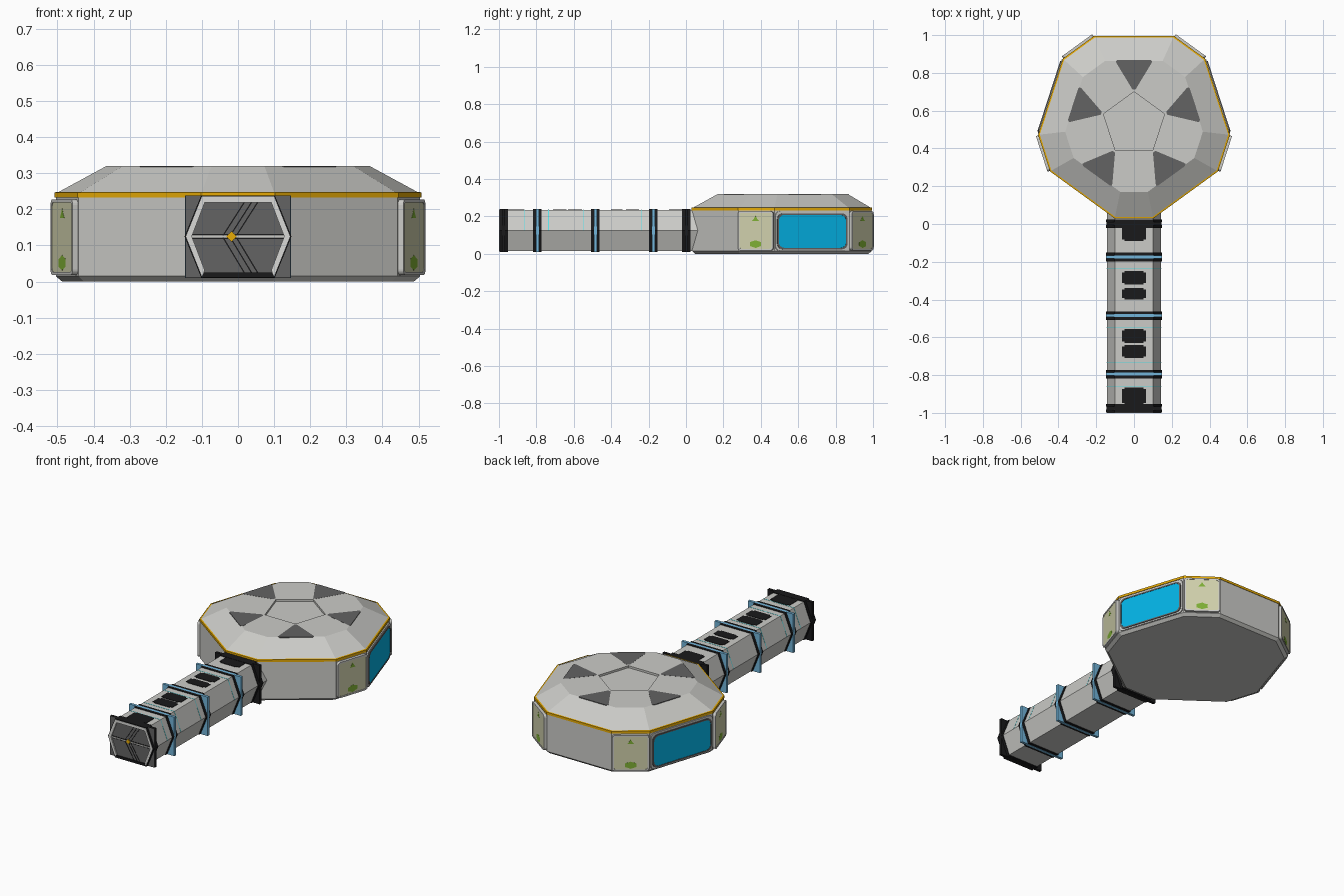
import bpy, bmesh, math
from mathutils import Matrix, Vector

if "Cube" in bpy.data.objects:
    bpy.data.objects.remove(bpy.data.objects["Cube"])


def material(name, r, g, b):
    m = bpy.data.materials.new(name)
    m.diffuse_color = (r, g, b, 1)
    m.use_nodes = True
    m.node_tree.nodes["Principled BSDF"].inputs["Base Color"].default_value = m.diffuse_color
    return m


HULL = material("hull_grey", .60, .60, .575)
DARK = material("dark_grey", .125, .125, .125)
BLACK = material("black_rubber", .010, .010, .011)
GOLD = material("gold_trim", .82, .42, .002)
GLASS = material("window_blue", .001, .48, .84)
COLLAR = material("collar_blue", .17, .46, .70)
BEIGE = material("panel_beige", .63, .63, .41)
GREEN = material("plant_green", .21, .43, .035)
PALE = material("pale_frame", .70, .70, .68)
CYAN = material("light_cyan", .10, .75, .80)


def mesh(name, verts, faces, *mats):
    me = bpy.data.meshes.new(name)
    me.from_pydata([tuple(v) for v in verts], [], faces)
    bm = bmesh.new()
    bm.from_mesh(me)
    bmesh.ops.recalc_face_normals(bm, faces=bm.faces)
    bm.to_mesh(me)
    bm.free()
    ob = bpy.data.objects.new(name, me)
    bpy.context.collection.objects.link(ob)
    for m in mats:
        me.materials.append(m)
    return ob


def plate(name, pts, M, d0, d1, *mats):
    """Closed outline in (u, v), extruded along n from d0 to d1."""
    n = len(pts)
    vs = [M @ Vector((u, v, d)) for d in (d0, d1) for u, v in pts]
    fs = [list(range(n)), list(range(n, 2 * n))]
    fs += [[i, (i + 1) % n, n + (i + 1) % n, n + i] for i in range(n)]
    return mesh(name, vs, fs, *mats)


def ring(name, outer, inner, M, d0, d1, mat, closed=True):
    """Flat frame between two outlines; open outlines give an arch."""
    n = len(outer)
    vs = [M @ Vector((u, v, d)) for d in (d0, d1) for p in (outer, inner) for u, v in p]
    fs = []
    for i in range(n if closed else n - 1):
        j = (i + 1) % n
        fs += [[i, j, n + j, n + i], [2*n + i, 2*n + j, 3*n + j, 3*n + i],
               [i, j, 2*n + j, 2*n + i], [n + i, n + j, 3*n + j, 3*n + i]]
    if not closed:
        fs += [[i, n + i, 3*n + i, 2*n + i] for i in (0, n - 1)]
    return mesh(name, vs, fs, mat)


def rounded(w, z0, z1, r, seg=4):
    pts = []
    for k, (cx, cz) in enumerate([(w/2 - r, z1 - r), (r - w/2, z1 - r), (r - w/2, z0 + r), (w/2 - r, z0 + r)]):
        for s in range(seg + 1):
            a = math.radians(90 * (k + s / seg))
            pts.append((cx + r * math.cos(a), cz + r * math.sin(a)))
    return pts


def rect(w, z0, z1):
    return [(-w, z0), (w, z0), (w, z1), (-w, z1)]


# ---- dome: ten sides, alternating long and short ----
CY, R, HALF = .53, .508, 24.5


def polar(r, deg, z):
    a = math.radians(deg)
    return Vector((r * math.sin(a), CY + r * math.cos(a), z))


def decagon(r, z):
    return [polar(r, 72 * k + s * HALF, z) for k in range(5) for s in (-1, 1)]


def face_matrix(deg, dist, cy=CY):
    a = math.radians(deg)
    s, c = math.sin(a), math.cos(a)
    return Matrix(((-c, 0, s, s * dist), (s, 0, c, cy + c * dist), (0, 1, 0, 0), (0, 0, 0, 1)))


def loft(name, rings, mat, caps=()):
    vs = [v for r in rings for v in r]
    fs = [[10*k + i, 10*k + (i+1) % 10, 10*k + 10 + (i+1) % 10, 10*k + 10 + i]
          for k in range(len(rings) - 1) for i in range(10)]
    fs += [list(range(10*k, 10*k + 10)) for k in caps]
    return mesh(name, vs, fs, mat)


loft("dome_body", [decagon(.490, 0), decagon(R, .015), decagon(R, .236)], HULL, (0,))
loft("gold_rim", [decagon(R - .002, .233), decagon(R + .003, .233), decagon(R + .003, .247), decagon(R - .006, .2485)], GOLD)

# roof: sloped skirt, flat deck and a sunken pentagon in the middle
pent = lambda z: [polar(.17, 72 * k, z) for k in range(5)]
vs = decagon(R - .002, .245) + decagon(.367, .32) + pent(.32) + pent(.308)
fs = [[i, (i+1) % 10, 10 + (i+1) % 10, 10 + i] for i in range(10)]
for k in range(5):
    j = (k + 1) % 5
    fs += [[20 + k, 10 + 2*k, 11 + 2*k], [20 + k, 11 + 2*k, 10 + 2*j, 20 + j], [20 + k, 20 + j, 25 + j, 25 + k]]
fs.append([25, 26, 27, 28, 29])
mesh("dome_roof", vs, fs, HULL)

# dark wedge panels on the deck
wedge = [(-.008, .182), (.008, .182), (.094, .324), (.096, .332), (.088, .339),
         (-.088, .339), (-.096, .332), (-.094, .324)]
for k in range(5):
    M = Matrix.Translation((0, CY, 0)) @ Matrix.Rotation(math.radians(72 * k), 4, 'Z')
    plate(f"roof_wedge_{k}", wedge, M, .317, .3206, DARK)

# windows on the two side faces
AL, AS = R * math.cos(math.radians(HALF)), R * math.cos(math.radians(36 - HALF))
for deg in (72, -72):
    M = face_matrix(deg, AL)
    side = "right" if deg > 0 else "left"
    ring(f"window_frame_{side}", rounded(.412, .016, .228, .025), rounded(.390, .024, .216, .03), M, -.004, .007, HULL)
    ring(f"window_seal_{side}", rounded(.394, .024, .216, .03), rounded(.378, .032, .208, .03), M, -.004, .012, DARK)
    plate(f"window_glass_{side}", rounded(.380, .031, .209, .03), M, -.004, .010, GLASS)

# planter panels on four short faces
leaf = [(.036 * (1 if i % 2 else .85) * math.cos(i * math.pi / 6),
         .052 + .021 * (1 if i % 2 else .85) * math.sin(i * math.pi / 6)) for i in range(12)]
sprout = [(-.020, .176), (.020, .176), (.009, .188), (0, .203), (-.009, .188)]
for deg in (36, 108, -36, -108):
    M = face_matrix(deg, AS)
    ring(f"planter_frame_{deg}", rounded(.198, .018, .228, .016), rounded(.180, .027, .219, .012), M, -.004, .016, HULL)
    plate(f"planter_panel_{deg}", rounded(.182, .026, .220, .012), M, -.004, .014, BEIGE)
    plate(f"planter_bush_{deg}", leaf, M, .012, .0146, GREEN)
    plate(f"planter_sprout_{deg}", sprout, M, .012, .0146, GREEN)

# ---- corridor: six-sided tube running to the front ----
F = face_matrix(180, 0, 0)   # u = x, v = z, n = -y


def hexa(e=0.0):
    return [(-.1 - e/2, .015 - e), (-.144 - e, .125), (-.1 - e/2, .235 + e),
            (.1 + e/2, .235 + e), (.144 + e, .125), (.1 + e/2, .015 - e)]


plate("corridor_tube", hexa(), F, -.08, .985, HULL)

# ribs: square collar between two rubber hex rings
for i, y in enumerate((-.002, .175, .485, .795, .975)):
    end = i in (0, 4)
    plate(f"rib_collar_{i}", rect(.145 if end else .147, .010, .239), F, y - .008, y + .008, BLACK if end else COLLAR)
    for s in (-1, 1):
        c = y + s * .0155
        ring(f"rib_seal_{i}_{s}", hexa(.004), hexa(-.01), F, c - .0075, c + .0075, BLACK)
plate("front_collar_face", rect(.145, .011, .238), F, .982, .9845, DARK)

# thin light strips across the tube
for i, y in enumerate((.237, .547, .735, .862)):
    ring(f"light_strip_{i}", hexa(.0008)[1:5], hexa(-.005)[1:5], F, y - .002, y + .002, CYAN, closed=False)

# black roof hatches with notched corners
TOP = Matrix.Identity(4)
for i, (y0, y1) in enumerate(((-.09, -.012), (-.32, -.25), (-.40, -.34), (-.63, -.555), (-.71, -.64), (-.955, -.865))):
    plate(f"roof_hatch_{i}", [(-.05, y0), (.05, y0), (.05, y0 + .008), (.064, y0 + .008), (.064, y1 - .008), (.05, y1 - .008),
          (.05, y1), (-.05, y1), (-.05, y1 - .008), (-.064, y1 - .008), (-.064, y0 + .008), (-.05, y0 + .008)],
          TOP, .232, .2375, BLACK)

# front door with pale arch, seams and a small gold lock
plate("front_door", hexa(-.002), F, .98, .992, DARK)
ring("door_arch", hexa(0), hexa(-.016), F, .985, 1.0, PALE, closed=False)
plate("door_bar", rect(.128, .122, .128), F, .99, .995, HULL)
for name, z in (("upper", .222), ("lower", .022)):
    for k, x in enumerate((-.045, -.025, -.008)):
        plate(f"door_seam_{name}_{k}", [(x, .125), (x + .004, .125), (x + .066, z), (x + .062, z)], F, .99, .9935, BLACK)
for k, dz in enumerate((.1195, .1305)):
    plate(f"door_groove_{k}", rect(.128, dz - .0015, dz + .0015), F, .99, .994, BLACK)
plate("door_lock", [(-.032, .125), (-.018, .111), (-.004, .125), (-.018, .139)], F, .99, .997, GOLD)
